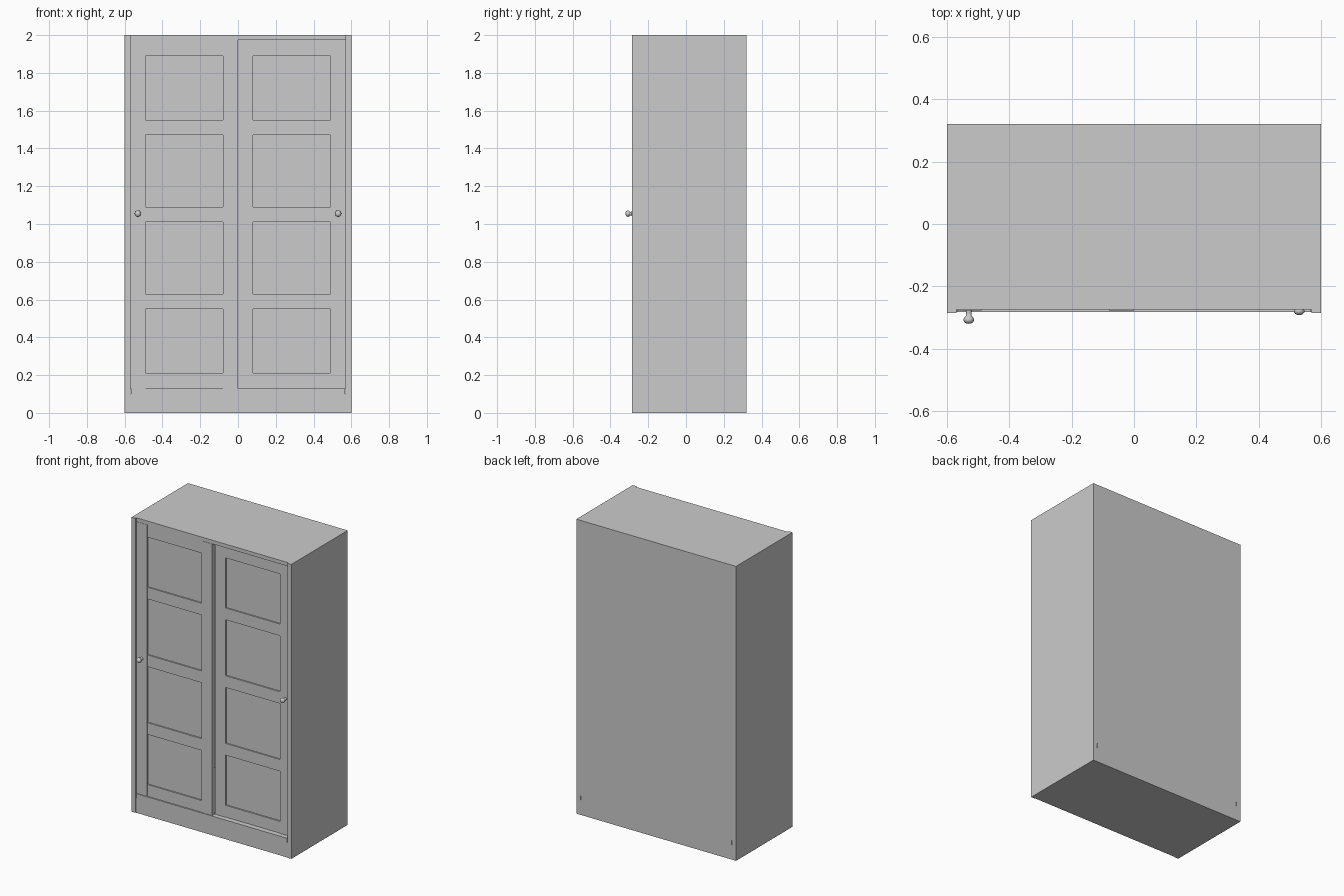
import bpy, bmesh, math
from mathutils import Matrix, Vector

if "Cube" in bpy.data.objects:
    bpy.data.objects.remove(bpy.data.objects["Cube"])


def box(bm, x0, x1, y0, y1, z0, z1):
    m = Matrix.Translation(((x0 + x1) / 2, (y0 + y1) / 2, (z0 + z1) / 2)) \
        @ Matrix.Diagonal((x1 - x0, y1 - y0, z1 - z0, 1))
    bmesh.ops.create_cube(bm, size=1, matrix=m)


def make(name, *boxes):
    bm = bmesh.new()
    for b in boxes:
        box(bm, *b)
    return finish(name, bm)


def finish(name, bm):
    mesh = bpy.data.meshes.new(name)
    bm.to_mesh(mesh)
    bm.free()
    ob = bpy.data.objects.new(name, mesh)
    bpy.context.collection.objects.link(ob)
    return ob


# Carcass
BACK, IN = 0.32, 0.57
make("left_side", (-0.6, -IN, -0.285, BACK, 0, 2))
make("right_side", (IN, 0.6, -0.285, BACK, 0, 2))
make("top_panel", (-IN, IN, -0.275, BACK, 1.975, 2))
make("back_panel", (-IN, IN, 0.305, BACK, 0.13, 1.975))
make("base_plinth", (-IN, IN, -0.282, BACK, 0, 0.10))
make("door_sill", (-0.566, 0.566, -0.282, BACK, 0.10, 0.13))

# Sliding doors: stiles slightly proud of the rails, recessed panels behind
RAILS = [(0.13, 0.21), (0.55, 0.63), (1.01, 1.09), (1.47, 1.55), (1.89, 1.975)]
STILE, THICK = 0.08, 0.024


def door(side, x0, x1, front):
    back = front + THICK
    a, b = x0 + STILE, x1 - STILE
    make(side + "_door_stiles", (x0, a, front, back, 0.13, 1.975),
         (b, x1, front, back, 0.13, 1.975))
    make(side + "_door_rails", *[(a, b, front + 0.003, back, z0, z1) for z0, z1 in RAILS])
    make(side + "_door_panels", *[(a, b, front + 0.012, back, lo[1], hi[0])
                                  for lo, hi in zip(RAILS, RAILS[1:])])


# Turned knob: (radius, distance out from door)
PROFILE = [(0.010, 0), (0.009, 0.008), (0.009, 0.018), (0.014, 0.022), (0.017, 0.028),
           (0.0165, 0.034), (0.012, 0.040), (0.006, 0.0425), (0, 0.043)]


def knob(name, x, front):
    bm = bmesh.new()
    vs = [bm.verts.new((r, -d, 0)) for r, d in PROFILE]
    es = [bm.edges.new(p) for p in zip(vs, vs[1:])]
    bmesh.ops.spin(bm, geom=vs + es, cent=(0, 0, 0), axis=(0, 1, 0),
                   angle=math.tau, steps=24)
    bmesh.ops.remove_doubles(bm, verts=bm.verts, dist=1e-5)
    bmesh.ops.recalc_face_normals(bm, faces=bm.faces)
    bmesh.ops.translate(bm, verts=bm.verts, vec=Vector((x, front, 1.055)))
    for f in bm.faces:
        f.smooth = True
    finish(name, bm)


for side, x0, x1, kx, front in (("left", -IN, 0, -0.53, -0.277),
                                ("right", 0, IN, 0.53, -0.249)):
    door(side, x0, x1, front)
    knob(side + "_knob", kx, front)
